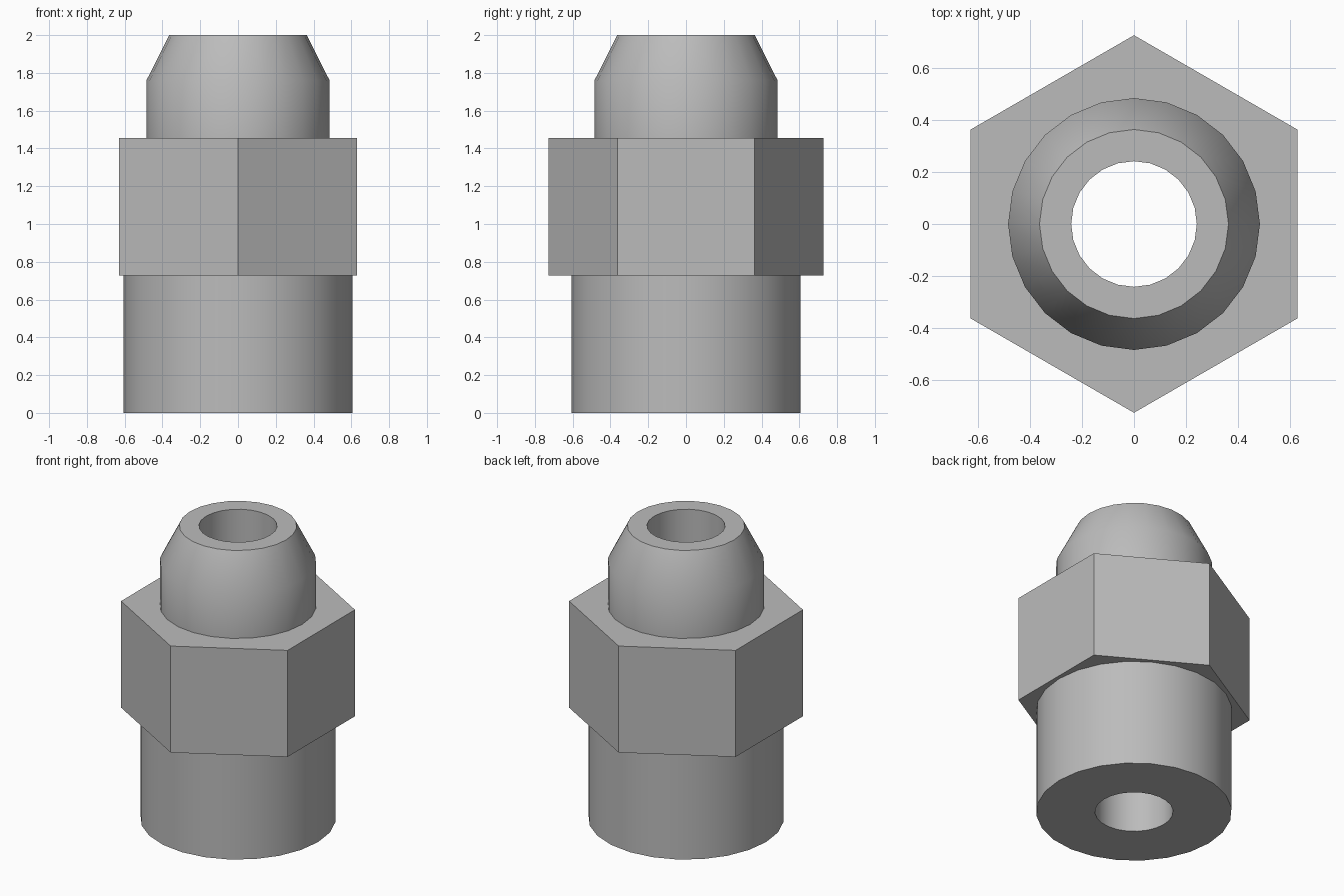
import bpy, bmesh, math

cube = bpy.data.objects.get("Cube")
if cube:
    bpy.data.objects.remove(cube, do_unlink=True)

SEGMENTS = 24
HEX_R, SHANK_R, NOSE_R, TIP_R, BORE_R = 0.727, 0.606, 0.485, 0.364, 0.242
COLLAR_Z0, COLLAR_Z1, TAPER_Z, TOP_Z = 0.727, 1.455, 1.76, 2.0

steel = bpy.data.materials.new("grey steel")
steel.use_nodes = True
colour = (0.5, 0.5, 0.5, 1)
steel.diffuse_color = colour
steel.node_tree.nodes["Principled BSDF"].inputs["Base Color"].default_value = colour


def ring(bm, radius, z, count, start=0.0):
    """Circle of vertices, counter-clockwise from above."""
    angles = [start + math.tau * i / count for i in range(count)]
    return [bm.verts.new((radius * math.cos(a), radius * math.sin(a), z)) for a in angles]


def bridge(bm, lower, upper):
    """Quads between two rings of equal count."""
    n = len(lower)
    for i in range(n):
        j = (i + 1) % n
        bm.faces.new((lower[i], lower[j], upper[j], upper[i]))


def finish(bm, name):
    mesh = bpy.data.meshes.new(name)
    bm.to_mesh(mesh)
    bm.free()
    mesh.materials.append(steel)
    obj = bpy.data.objects.new(name, mesh)
    bpy.context.collection.objects.link(obj)
    bpy.ops.object.select_all(action="DESELECT")
    obj.select_set(True)
    bpy.context.view_layer.objects.active = obj
    bpy.ops.object.shade_smooth_by_angle(angle=math.radians(30))


# Turned body: nose, taper, through bore and shank in one profile
profile = [(NOSE_R, COLLAR_Z1), (NOSE_R, TAPER_Z), (TIP_R, TOP_Z), (BORE_R, TOP_Z),
           (BORE_R, 0), (SHANK_R, 0), (SHANK_R, COLLAR_Z0)]
bm = bmesh.new()
rings = [ring(bm, r, z, SEGMENTS) for r, z in profile]
for a, b in zip(rings, rings[1:]):
    bridge(bm, a, b)
finish(bm, "turned_body")

# Hexagonal collar: six flats, with end faces open where the body passes
bm = bmesh.new()
hexes = [ring(bm, HEX_R, z, 6, math.radians(30)) for z in (COLLAR_Z0, COLLAR_Z1)]
bridge(bm, *hexes)
step = SEGMENTS // 6
for corners, radius, top in ((hexes[0], SHANK_R, False), (hexes[1], NOSE_R, True)):
    hole = ring(bm, radius, corners[0].co.z, SEGMENTS, math.radians(30))
    for k in range(6):
        arc = [hole[(k * step + i) % SEGMENTS] for i in range(step + 1)]
        loop = [corners[k], corners[(k + 1) % 6]] + arc[::-1]
        bm.faces.new(loop if top else loop[::-1])
finish(bm, "hex_collar")
